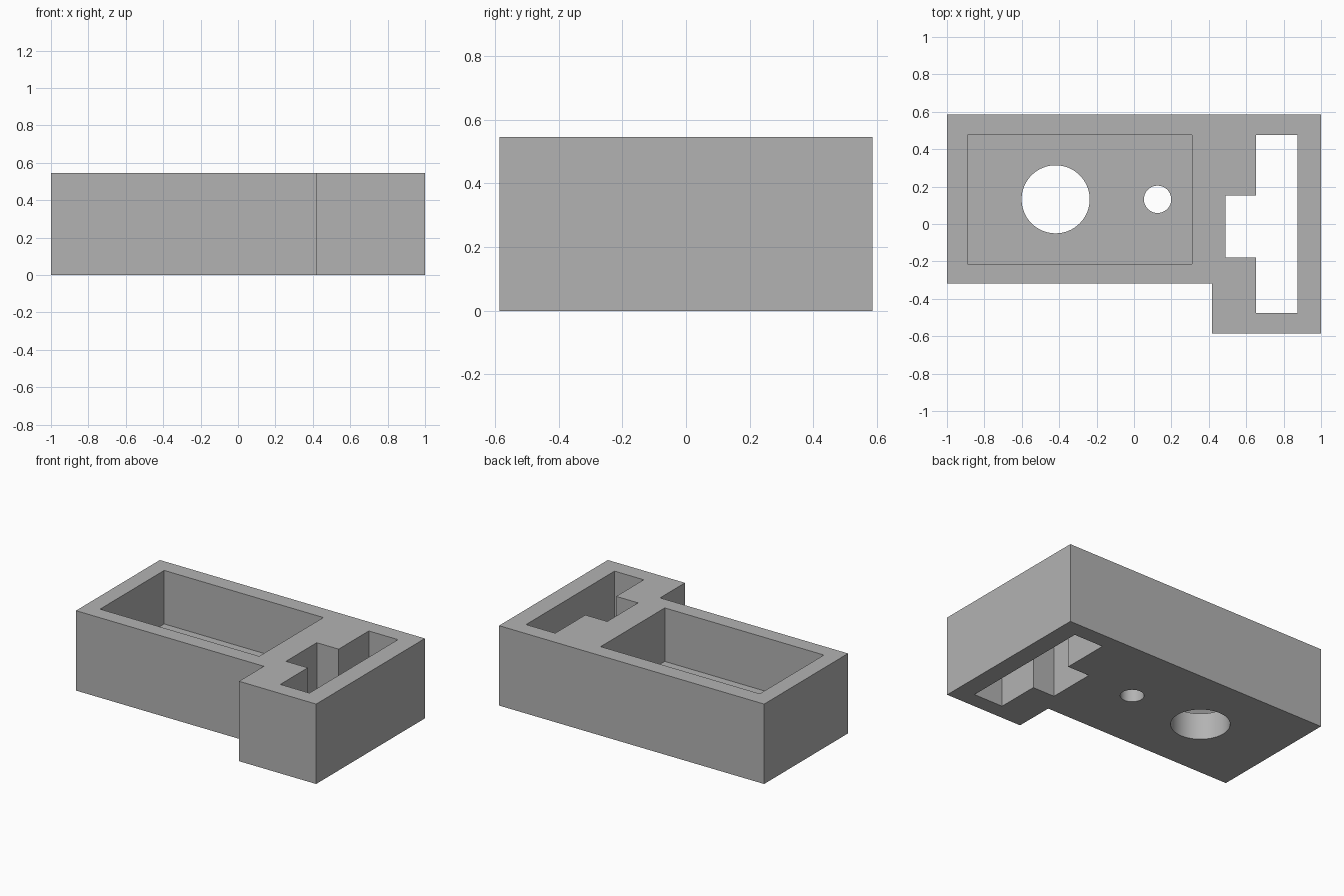
import bpy, bmesh, math

cube = bpy.data.objects.get("Cube")
if cube:
    bpy.data.objects.remove(cube, do_unlink=True)

HEIGHT = 0.545
FLOOR = 0.18
OVER = 0.1  # how far cutters poke out of the solid

grey = bpy.data.materials.new("plain grey")
grey.use_nodes = True
grey.diffuse_color = (0.45, 0.45, 0.45, 1)
grey.node_tree.nodes["Principled BSDF"].inputs["Base Color"].default_value = grey.diffuse_color


def prism(name, outline, z0, z1):
    """Extrude a flat outline from z0 up to z1."""
    bm = bmesh.new()
    base = bm.faces.new([bm.verts.new((x, y, z0)) for x, y in outline])
    top = bmesh.ops.extrude_face_region(bm, geom=[base])["geom"]
    verts = [v for v in top if isinstance(v, bmesh.types.BMVert)]
    bmesh.ops.translate(bm, verts=verts, vec=(0, 0, z1 - z0))
    bmesh.ops.recalc_face_normals(bm, faces=bm.faces)
    mesh = bpy.data.meshes.new(name)
    bm.to_mesh(mesh)
    bm.free()
    mesh.materials.append(grey)
    obj = bpy.data.objects.new(name, mesh)
    bpy.context.collection.objects.link(obj)
    return obj


def rect(x0, x1, y0, y1):
    return [(x0, y0), (x1, y0), (x1, y1), (x0, y1)]


def circle(x, y, r, n=64):
    return [(x + r * math.cos(math.tau * i / n), y + r * math.sin(math.tau * i / n)) for i in range(n)]


# L-shaped block
housing = prism("housing", [(-1, -0.318), (0.418, -0.318), (0.418, -0.586), (1, -0.586),
                            (1, 0.586), (-1, 0.586)], 0, HEIGHT)

# Slot with a side notch, cut right through
slot = [(0.653, -0.477), (0.873, -0.477), (0.873, 0.477), (0.653, 0.477),
        (0.653, 0.152), (0.488, 0.152), (0.488, -0.18), (0.653, -0.18)]

# Open pocket, two round holes in its floor, and the slot
cutters = [
    prism("pocket_cutter", rect(-0.891, 0.31, -0.214, 0.477), FLOOR, HEIGHT + OVER),
    prism("large_hole_cutter", circle(-0.419, 0.132, 0.182), -OVER, FLOOR + OVER),
    prism("small_hole_cutter", circle(0.126, 0.132, 0.073), -OVER, FLOOR + OVER),
    prism("slot_cutter", slot, -OVER, HEIGHT + OVER),
]

bpy.ops.object.select_all(action='DESELECT')
housing.select_set(True)
bpy.context.view_layer.objects.active = housing
for cutter in cutters:
    cut = housing.modifiers.new(cutter.name, 'BOOLEAN')
    cut.operation = 'DIFFERENCE'
    cut.solver = 'EXACT'
    cut.object = cutter
    bpy.ops.object.modifier_apply(modifier=cut.name)
    bpy.data.objects.remove(cutter, do_unlink=True)

bpy.ops.object.shade_smooth_by_angle(angle=math.radians(30))
